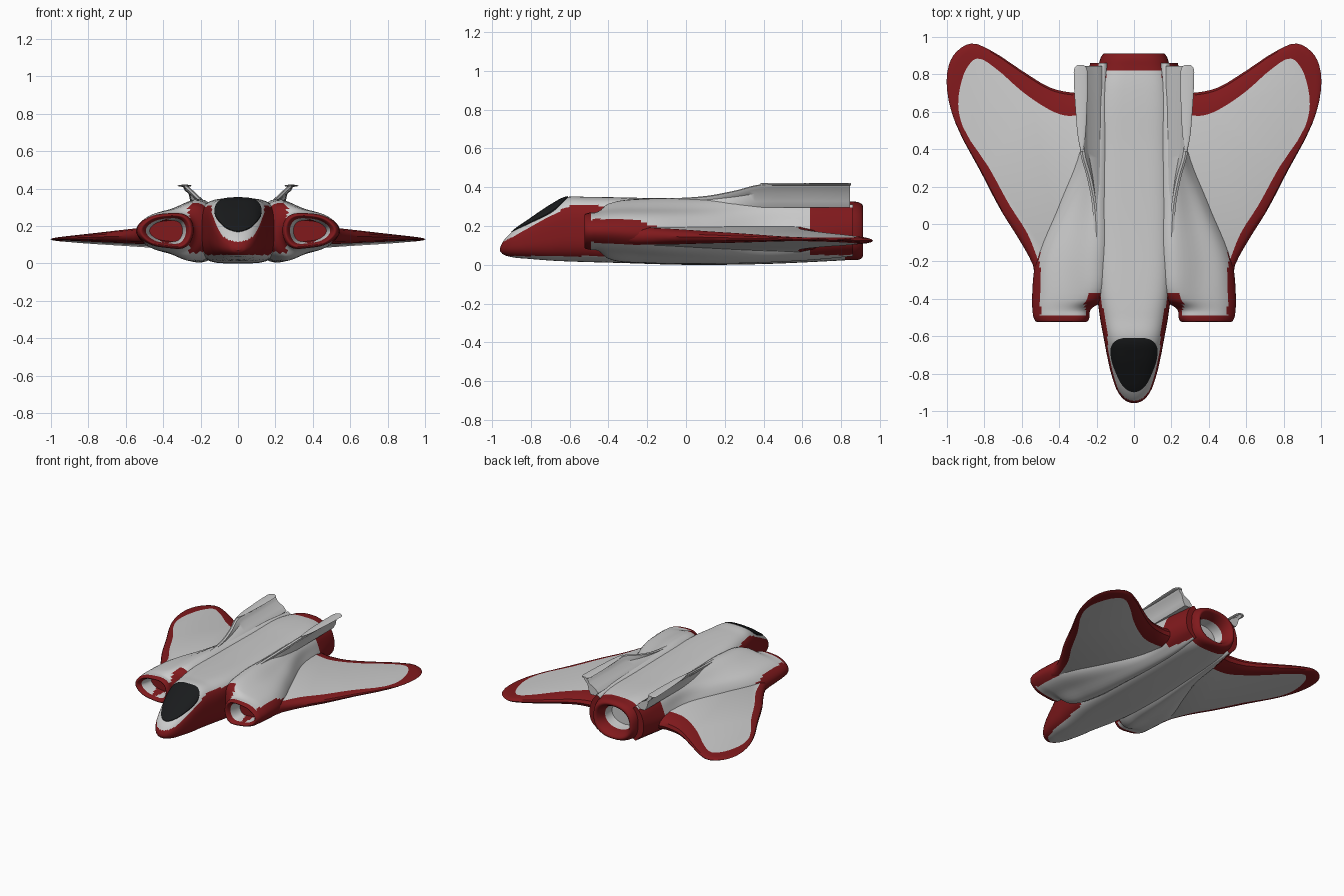
import bpy, bmesh, math
from mathutils import Vector
from mathutils.geometry import interpolate_bezier

if "Cube" in bpy.data.objects:
    bpy.data.objects.remove(bpy.data.objects["Cube"])


def material(name, rgb):
    m = bpy.data.materials.new(name)
    m.diffuse_color = (*rgb, 1)
    m.use_nodes = True
    m.node_tree.nodes["Principled BSDF"].inputs["Base Color"].default_value = m.diffuse_color
    return m


GREY = material("grey_paint", (0.8, 0.8, 0.8))
RED = material("red_paint", (0.22, 0.01, 0.012))
BLACK = material("dark_glass", (0.01, 0.011, 0.012))


def smooth(pts, n, closed=False):
    """Curve through all points, n steps per segment, without overshoot."""
    k = len(pts)

    def tangent(i):
        a = pts[(i - 1) % k] if closed else pts[max(i - 1, 0)]
        b = pts[(i + 1) % k] if closed else pts[min(i + 1, k - 1)]
        return ((pts[i] - a).normalized() + (b - pts[i]).normalized()).normalized()

    out = []
    for i in range(k if closed else k - 1):
        j = (i + 1) % k
        d = (pts[j] - pts[i]).length / 3
        out += interpolate_bezier(pts[i], pts[i] + tangent(i) * d,
                                  pts[j] - tangent(j) * d, pts[j], n + 1)[:-1]
    return out if closed else out + [pts[-1]]


def make(name, rings, mats, pick=None, mirror=False):
    """Skin closed rings, cap both ends, colour faces by their centre."""
    bm = bmesh.new()
    vs = [[bm.verts.new(p) for p in r] for r in rings]
    n = len(vs[0])
    for a, b in zip(vs, vs[1:]):
        for i in range(n):
            bm.faces.new((a[i], a[(i + 1) % n], b[(i + 1) % n], b[i]))
    bm.faces.new(vs[0])
    bm.faces.new(vs[-1])
    bmesh.ops.recalc_face_normals(bm, faces=bm.faces)
    if pick:
        for f in bm.faces:
            f.material_index = int(pick(f.calc_center_median()))
    me = bpy.data.meshes.new(name)
    bm.to_mesh(me)
    bm.free()
    for m in mats:
        me.materials.append(m)
    ob = bpy.data.objects.new(name, me)
    bpy.context.collection.objects.link(ob)
    if mirror:
        ob.modifiers.new("mirror", 'MIRROR').use_mirror_merge = False
    return ob


def loft(name, rings, around, along, mats, pick=None, mirror=False):
    rings = [smooth(r, around, True) for r in rings]
    cols = [smooth(list(c), along) for c in zip(*rings)]
    return make(name, list(zip(*cols)), mats, pick, mirror)


def oval(y, w, top, bot, e, x0=0, zc=None, n=64):
    """Superellipse section; e controls how boxy it is."""
    zc = (top + bot) / 2 if zc is None else zc
    pts = []
    for i in range(n):
        a = 2 * math.pi * i / n
        c, s = math.cos(a), math.sin(a)
        h = top - zc if s > 0 else zc - bot
        pts.append(Vector((x0 + w * math.copysign(abs(c) ** (2 / e), c), y,
                           zc + h * math.copysign(abs(s) ** (2 / e), s))))
    return pts


# Fuselage with hollow exhaust: y, half width, top, bottom, boxiness
BODY = [(-0.958, .012, .09, .07, 2), (-0.945, .045, .118, .055, 2.1),
        (-0.9, .085, .168, .04, 2.4), (-0.8, .122, .24, .03, 2.8),
        (-0.7, .145, .307, .022, 3), (-0.62, .16, .348, .018, 3),
        (-0.5, .182, .35, .014, 3.2), (-0.35, .2, .348, .01, 3.8),
        (0, .21, .34, 0, 4), (0.4, .205, .337, .004, 4),
        (0.72, .2, .337, .018, 3.6), (0.84, .19, .328, .025, 2.8),
        (0.9, .172, .318, .03, 2.4), (0.912, .157, .302, .045, 2.3),
        (0.9, .14, .285, .062, 2.2), (0.76, .11, .255, .092, 2)]


def body_red(c):
    nose = c.y < -0.38 and 0.045 < c.z < min(0.13 + 0.55 * (c.y + 0.92), 0.305)
    tail = c.y > 0.83 or (c.y > 0.78 and abs(c.x) > 0.15)
    return nose or tail


loft("fuselage", [oval(*s) for s in BODY], 1, 6, [GREY, RED], body_red)

# Canopy: slightly raised nose skin trimmed to the glass outline
canopy = loft("canopy", [oval(y, w + .003, t + .004, b, e) for y, w, t, b, e in BODY[:8]],
              1, 6, [BLACK])
half = [(0, -.9), (.05, -.877), (.1, -.79), (.125, -.7), (.12, -.65), (.085, -.617), (0, -.61)]
outline = half + [(-x, y) for x, y in half[-2:0:-1]]
trim = make("canopy_trim", [smooth([Vector((x, y, z)) for x, y in outline], 4, True)
                            for z in (0.13, 0.5)], [])
trim.hide_render = True
cut = canopy.modifiers.new("trim", 'BOOLEAN')
cut.operation, cut.solver, cut.object = 'INTERSECT', 'EXACT', trim
bpy.context.view_layer.objects.active = canopy
bpy.ops.object.modifier_apply(modifier=cut.name)
bpy.data.objects.remove(trim)

# Engine nacelles: lip section, hollow intake, then blended hull stations
LIP = [(.27, .25), (.38, .265), (.49, .235), (.535, .175),
       (.49, .115), (.38, .085), (.28, .09), (.24, .17)]
HULL = {
    -0.4: [(.2, .305), (.36, .285), (.49, .245), (.545, .175), (.5, .11), (.38, .065), (.25, .035), (.15, .17)],
    -0.2: [(.18, .335), (.36, .29), (.48, .24), (.525, .16), (.49, .1), (.36, .05), (.2, .015), (.1, .17)],
    0.1: [(.18, .335), (.3, .288), (.37, .24), (.41, .15), (.38, .09), (.3, .04), (.18, .01), (.1, .17)],
    0.4: [(.18, .333), (.24, .29), (.27, .23), (.3, .15), (.28, .09), (.24, .04), (.16, .015), (.1, .17)],
    0.64: [(.17, .328), (.22, .29), (.25, .23), (.27, .15), (.25, .09), (.21, .05), (.15, .027), (.12, .17)],
    0.86: [(.16, .31), (.2, .28), (.225, .23), (.235, .16), (.22, .1), (.18, .06), (.16, .045), (.155, .17)],
}
rings = [[Vector((.38 + (x - .38) * s, y, .172 + (z - .172) * s)) for x, z in LIP]
         for y, s in ((-.4, .6), (-.485, .72), (-.512, .8), (-.523, .9), (-.505, 1.0), (-.46, 1.05))]
rings += [[Vector((x, y, z)) for x, z in sec] for y, sec in HULL.items()]


def nacelle_red(c):
    return (c.y < -0.49 or (c.x > 0.5 and c.y < -0.15 and c.z > 0.1)
            or (c.x < 0.26 and c.y < -0.38 and c.z > 0.06)
            or (c.y > 0.64 and 0.05 < c.z < 0.3)
            or (c.y < -0.39 and (c.x - .38) ** 2 + (c.z - .172) ** 2 < .004))


loft("nacelle", rings, 6, 6, [GREY, RED], nacelle_red, True)

# Wings: outer edge x, y paired with the grey panel's edge x, y
WING = [(.5, -.36, .47, -.3), (.54, -.22, .51, -.2), (.61, -.09, .57, -.05),
        (.71, .07, .665, .1), (.82, .28, .775, .3), (.955, .54, .915, .52),
        (1.0, .72, .94, .64), (.99, .85, .92, .77), (.95, .92, .89, .84),
        (.87, .965, .84, .885), (.77, .93, .75, .84), (.6, .82, .6, .71),
        (.45, .73, .45, .61), (.38, .71, .37, .58), (.3, .7, .3, .58),
        (.17, .7, .17, .58), (.17, -.25, .17, -.2)]
edge = smooth([Vector((a, b, 0)) for a, b, c, d in WING], 3, True)
panel = smooth([Vector((c, d, 0)) for a, b, c, d in WING], 3, True)


def wing_ring(f, h):
    ring = []
    for p, q in zip(panel, edge):
        v = p.lerp(q, f)
        mid = 0.15 - 0.02 * (v.y + 0.3)
        ring.append(Vector((v.x, v.y, mid + h * max(0.045 - 0.08 * (p.x - 0.5), 0.008))))
    return ring


def wing_red(c):
    # the two end caps are the grey panels; all rim faces are red
    return (c - cap_top).length > 1e-3 and (c - cap_bot).length > 1e-3


layers = [wing_ring(f, h) for f, h in
          ((0, 1), (.6, .75), (.9, .42), (1, 0), (.9, -.42), (.6, -.75), (0, -1))]
cap_top, cap_bot = (sum(r, Vector()) / len(r) for r in (layers[0], layers[-1]))
make("wing", layers, [GREY, RED], wing_red, True)

# Tail fins: canted stem growing out of the body shoulder
stem = []
for y, x, z in ((-.12, .2, .336), (.1, .212, .35), (.25, .24, .378), (.38, .275, .41),
                (.6, .28, .415), (.845, .285, .415)):
    wx, wz = .21 + (x - .21) * .6, .33 + (z - .33) * .55
    stem.append([Vector((a, y, b)) for a, b in
                 ((.17, .32), (wx - .008, wz), (x - .012, z), (x + .012, z),
                  (wx + .009, wz - .006), (.235, .295))])
loft("fin_stem", stem, 2, 5, [GREY], None, True)

# Flat caps along the fin tops
caps = [oval(y, w, .421, .409, 2, x, None, 16) for y, w, x in
        ((.385, .004, .278), (.45, .018, .28), (.6, .03, .282),
         (.78, .036, .285), (.835, .032, .286), (.85, .018, .286))]
loft("fin_cap", caps, 1, 4, [GREY], None, True)

# Smooth shading with crisp edges everywhere
for ob in bpy.context.scene.objects:
    ob.select_set(True)
    bpy.context.view_layer.objects.active = ob
bpy.ops.object.shade_smooth_by_angle(angle=math.radians(35))
